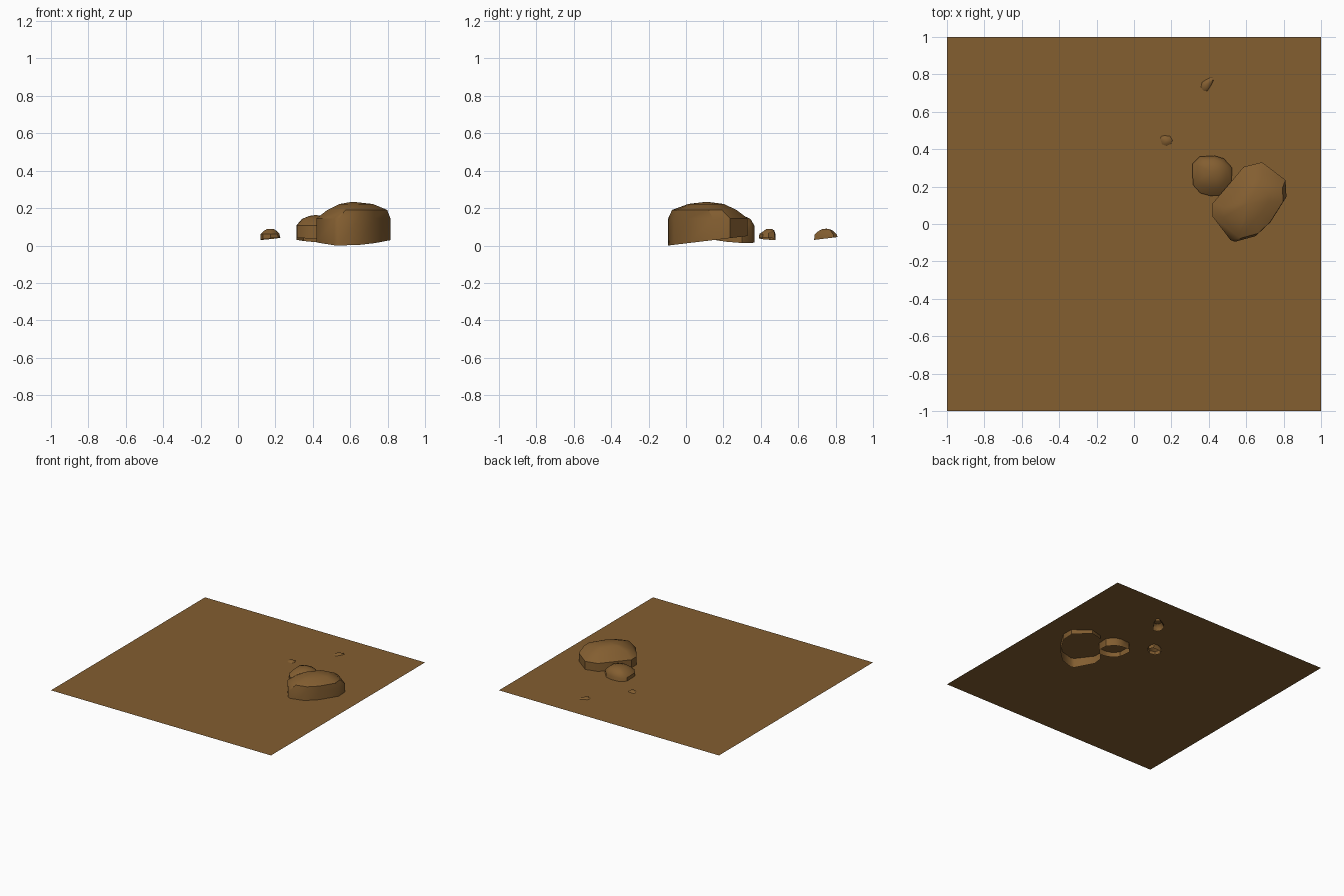
import bpy, bmesh, math

if "Cube" in bpy.data.objects:
    bpy.data.objects.remove(bpy.data.objects["Cube"])

brown = bpy.data.materials.new("earth brown")
brown.diffuse_color = (0.228, 0.112, 0.030, 1)
brown.use_nodes = True
brown.node_tree.nodes["Principled BSDF"].inputs["Base Color"].default_value = brown.diffuse_color


def add_object(name, bm):
    me = bpy.data.meshes.new(name)
    bm.to_mesh(me)
    bm.free()
    me.materials.append(brown)
    ob = bpy.data.objects.new(name, me)
    bpy.context.collection.objects.link(ob)
    return ob


def rock(name, outline, rings, peak, low, slope):
    """Open-bottomed rock: outline lofted upward through shrinking rings.
    rings: (scale, z, shift x, shift y); rim follows a tilted plane."""
    bm = bmesh.new()
    cx = (min(p[0] for p in outline) + max(p[0] for p in outline)) / 2
    cy = (min(p[1] for p in outline) + max(p[1] for p in outline)) / 2
    tilt = [slope[0] * x + slope[1] * y for x, y in outline]
    base = min(tilt)
    loops = [[bm.verts.new((x, y, low + t - base)) for (x, y), t in zip(outline, tilt)]]
    for s, z, dx, dy in rings:
        loops.append([bm.verts.new((cx + (x - cx) * s + dx, cy + (y - cy) * s + dy, z))
                      for x, y in outline])
    n = len(outline)
    for a, b in zip(loops, loops[1:]):
        for i in range(n):
            j = (i + 1) % n
            bm.faces.new((a[i], a[j], b[j], b[i]))
    top = bm.verts.new(peak)
    for i in range(n):
        bm.faces.new((loops[-1][i], loops[-1][(i + 1) % n], top))
    ob = add_object(name, bm)
    bpy.ops.object.select_all(action='DESELECT')
    bpy.context.view_layer.objects.active = ob
    ob.select_set(True)
    bpy.ops.object.shade_smooth_by_angle(angle=math.radians(40))


# flat ground sheet, with the rocks sunk through it
bm = bmesh.new()
bm.faces.new([bm.verts.new((x, y, 0.079)) for x, y in ((-1, -1), (1, -1), (1, 1), (-1, 1))])
add_object("dirt_ground", bm)

# outlines run counter-clockwise seen from above
rock("large_rock",
     [(0.42, 0.04), (0.515, -0.085), (0.54, -0.095), (0.65, -0.065), (0.73, 0.01),
      (0.815, 0.145), (0.81, 0.235), (0.685, 0.33), (0.585, 0.305), (0.51, 0.215),
      (0.42, 0.11)],
     [(1.0, 0.145, 0, 0), (0.81, 0.19, 0.02, -0.02), (0.45, 0.222, 0.015, -0.01)],
     (0.61, 0.11, 0.234), 0.0, (0.0, 0.12))

rock("medium_rock",
     [(0.315, 0.21), (0.355, 0.165), (0.41, 0.15), (0.47, 0.155), (0.52, 0.21),
      (0.525, 0.30), (0.48, 0.35), (0.43, 0.365), (0.35, 0.36), (0.312, 0.32)],
     [(1.0, 0.107, 0, 0), (0.72, 0.142, 0, 0.01), (0.35, 0.158, 0, 0.015)],
     (0.415, 0.275, 0.163), 0.013, (-0.09, -0.08))

rock("small_rock_near",
     [(0.12, 0.45), (0.135, 0.405), (0.175, 0.39), (0.215, 0.41), (0.226, 0.44),
      (0.205, 0.475), (0.16, 0.48), (0.13, 0.475)],
     [(0.95, 0.062, -0.002, 0), (0.62, 0.079, 0, 0.01), (0.35, 0.088, 0, 0.01)],
     (0.173, 0.445, 0.089), 0.03, (0.1, -0.05))

rock("small_rock_far",
     [(0.335, 0.72), (0.355, 0.69), (0.39, 0.685), (0.425, 0.735), (0.45, 0.79),
      (0.425, 0.81), (0.385, 0.79), (0.345, 0.765)],
     [(0.95, 0.058, 0, 0), (0.6, 0.079, 0, 0), (0.3, 0.088, 0, 0)],
     (0.39, 0.75, 0.09), 0.03, (0.0, 0.12))
